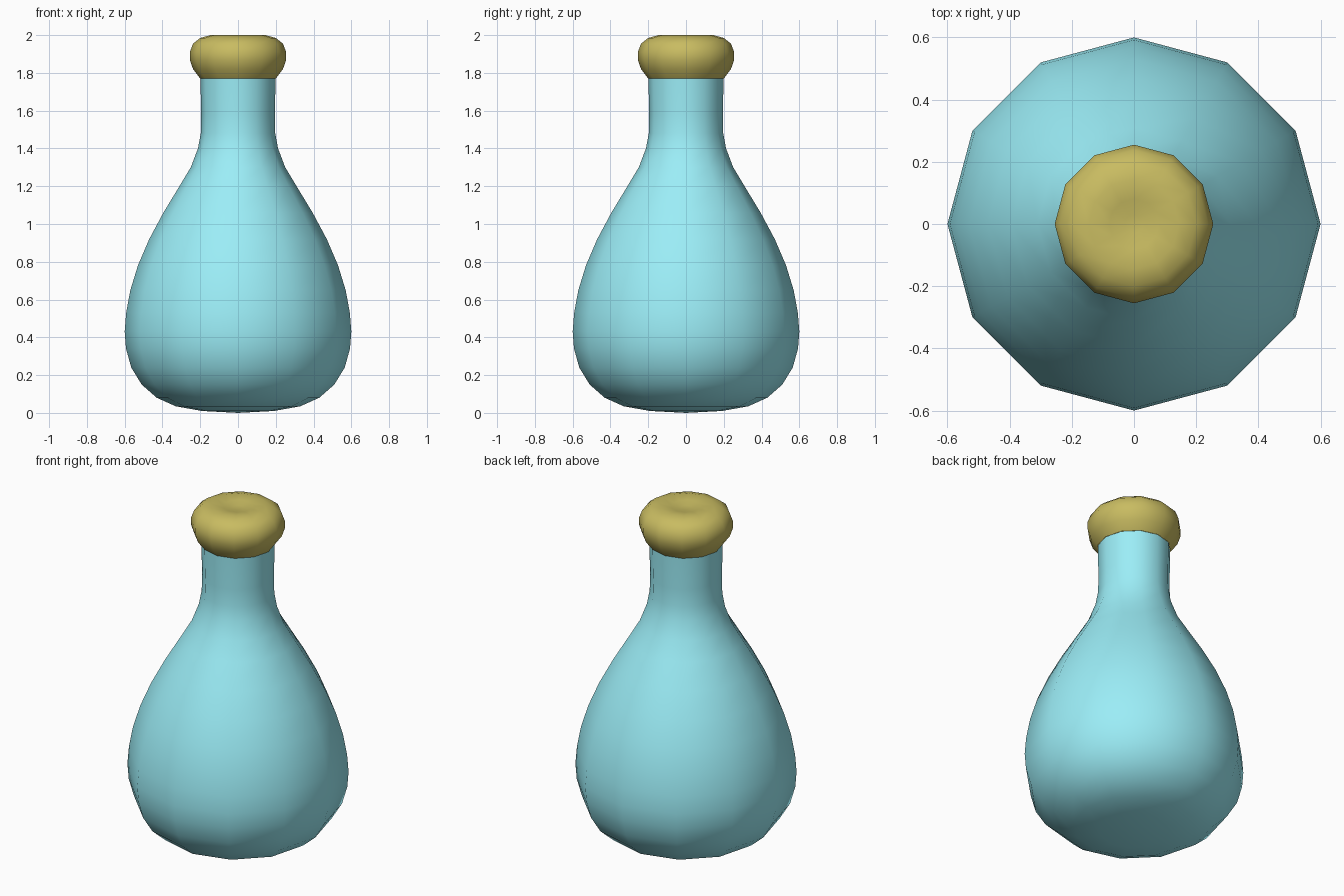
import bpy, bmesh
from math import cos, sin, pi

if "Cube" in bpy.data.objects:
    bpy.data.objects.remove(bpy.data.objects["Cube"])

SIDES = 12


def lathe(name, profile, color):
    """Revolve an (r, z) profile about z; r = 0 points become poles."""
    bm = bmesh.new()
    rings = []
    for r, z in profile:
        n = 1 if r == 0 else SIDES
        rings.append([bm.verts.new((r * cos(2 * pi * i / SIDES), r * sin(2 * pi * i / SIDES), z))
                      for i in range(n)])
    for a, b in zip(rings, rings[1:]):
        for i in range(SIDES):
            j = (i + 1) % SIDES
            quad = [a[i % len(a)], a[j % len(a)], b[j % len(b)], b[i % len(b)]]
            bm.faces.new(list(dict.fromkeys(quad)))
    bmesh.ops.recalc_face_normals(bm, faces=bm.faces)
    # open-ended shells: make sure normals face away from the axis
    if sum(f.normal.dot(f.calc_center_median() - f.calc_center_median().project((0, 0, 1)))
           * f.calc_area() for f in bm.faces) < 0:
        bmesh.ops.reverse_faces(bm, faces=bm.faces)
    for f in bm.faces:
        f.smooth = True
    mesh = bpy.data.meshes.new(name)
    bm.to_mesh(mesh)
    bm.free()
    mat = bpy.data.materials.new(name + "_color")
    mat.diffuse_color = color
    mat.use_nodes = True
    mat.node_tree.nodes["Principled BSDF"].inputs["Base Color"].default_value = mat.diffuse_color
    mesh.materials.append(mat)
    obj = bpy.data.objects.new(name, mesh)
    bpy.context.collection.objects.link(obj)
    return obj


# Glass body: rounded base, pear-shaped belly, straight neck
lathe("flask_body", [
    (0, 0), (0.19, 0.01), (0.33, 0.035), (0.43, 0.08), (0.51, 0.15), (0.565, 0.24),
    (0.593, 0.34), (0.60, 0.43), (0.592, 0.53), (0.57, 0.65), (0.53, 0.78),
    (0.47, 0.92), (0.395, 1.06), (0.31, 1.20), (0.25, 1.30), (0.212, 1.40),
    (0.197, 1.48), (0.195, 1.58), (0.199, 1.77)], (0.33, 0.85, 0.93, 1))

# Rounded stopper with a slight dimple on top
lathe("stopper", [
    (0.20, 1.77), (0.238, 1.82), (0.255, 1.87), (0.255, 1.91), (0.238, 1.955),
    (0.20, 1.985), (0.145, 2.0), (0.08, 1.99), (0.03, 1.98), (0, 1.98)],
    (0.58, 0.50, 0.12, 1))
